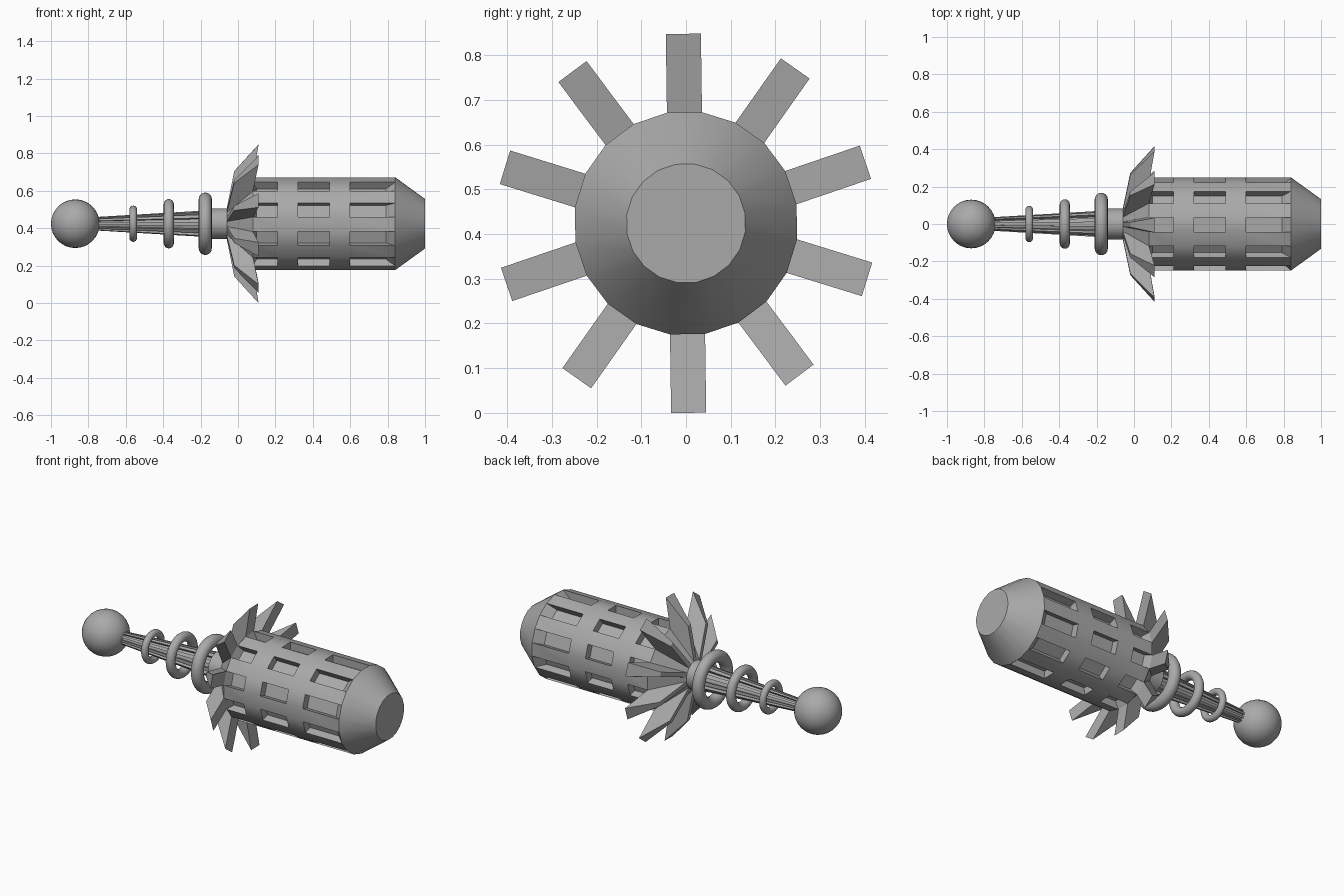
import bpy, bmesh, math
from mathutils import Vector

if "Cube" in bpy.data.objects:
    bpy.data.objects.remove(bpy.data.objects["Cube"], do_unlink=True)

AXIS_Z = 0.424
SIDES = 20
TWIST = math.radians(0.8)

grey = bpy.data.materials.new("grey metal")
grey.use_nodes = True
colour = (0.4, 0.4, 0.4, 1)
grey.diffuse_color = colour
grey.node_tree.nodes["Principled BSDF"].inputs["Base Color"].default_value = colour


def finish(obj, name):
    obj.name = name
    obj.data.materials.clear()
    obj.data.materials.append(grey)
    bpy.ops.object.select_all(action="DESELECT")
    obj.select_set(True)
    bpy.context.view_layer.objects.active = obj
    bpy.ops.object.shade_smooth_by_angle(angle=math.radians(30))


def radial(k):
    # even columns of faces are centred on the top
    a = math.pi / 2 + TWIST + (k - 0.5) * math.tau / SIDES
    return Vector((0, math.cos(a), math.sin(a)))


def lathe(profile):
    """Closed round shape along x from (x, radius) stations, with its face grid."""
    bm = bmesh.new()
    rings = [[bm.verts.new(radial(k) * r + Vector((x, 0, 0))) for k in range(SIDES)]
             for x, r in profile]
    grid = []
    for a, b in zip(rings, rings[1:]):
        grid.append([bm.faces.new((a[k], a[(k + 1) % SIDES], b[(k + 1) % SIDES], b[k]))
                     for k in range(SIDES)])
    bm.faces.new(rings[0])
    bm.faces.new(rings[-1])
    bmesh.ops.recalc_face_normals(bm, faces=bm.faces)
    return bm, grid


def extrude_row(bm, row, low, high):
    """Extrude every second face; low and high are (x, radial) moves of its two ends."""
    for face in bmesh.ops.extrude_discrete_faces(bm, faces=row[::2])["faces"]:
        c = face.calc_center_median()
        out = Vector((0, c.y, c.z)).normalized()
        for v in face.verts:
            dx, dr = low if v.co.x < c.x else high
            v.co += out * dr + Vector((dx, 0, 0))


def to_object(bm, name):
    bmesh.ops.recalc_face_normals(bm, faces=bm.faces)
    mesh = bpy.data.meshes.new(name)
    bm.to_mesh(mesh)
    bm.free()
    obj = bpy.data.objects.new(name, mesh)
    obj.location.z = AXIS_Z
    bpy.context.collection.objects.link(obj)
    finish(obj, name)


# Body with hub, flared fins and three rows of slots
R = 0.251
bm, grid = lathe([(-0.14, 0.083), (-0.06, 0.083), (0.08, R), (0.21, R), (0.32, R),
                  (0.49, R), (0.60, R), (0.84, R), (1.0, 0.134)])
DEPTH = -0.045
extrude_row(bm, grid[1], (0.04, 0.2), (0.03, 0.176))
extrude_row(bm, grid[2], (0.02, DEPTH), (0, DEPTH))
extrude_row(bm, grid[4], (0, DEPTH), (0, DEPTH))
extrude_row(bm, grid[6], (0, DEPTH), (-0.05, DEPTH))
to_object(bm, "finned_body")

# Fluted tapering rod
bm, grid = lathe([(-0.75, 0.037), (-0.13, 0.074)])
extrude_row(bm, grid[0], (0, -0.012), (0, -0.02))
to_object(bm, "fluted_rod")

# Rings around the rod: x, outer radius, tube radius
for name, x, outer, tube in (("small_ring", -0.56, 0.097, 0.02),
                             ("middle_ring", -0.37, 0.132, 0.027),
                             ("large_ring", -0.175, 0.167, 0.035)):
    bpy.ops.mesh.primitive_torus_add(major_radius=outer - tube, minor_radius=tube,
                                     major_segments=48, minor_segments=16,
                                     location=(x, 0, AXIS_Z), rotation=(0, math.pi / 2, 0))
    finish(bpy.context.object, name)

# End ball
bpy.ops.mesh.primitive_uv_sphere_add(segments=32, ring_count=16, radius=0.13,
                                     location=(-0.87, 0, AXIS_Z), rotation=(0, math.pi / 2, 0))
finish(bpy.context.object, "end_ball")
